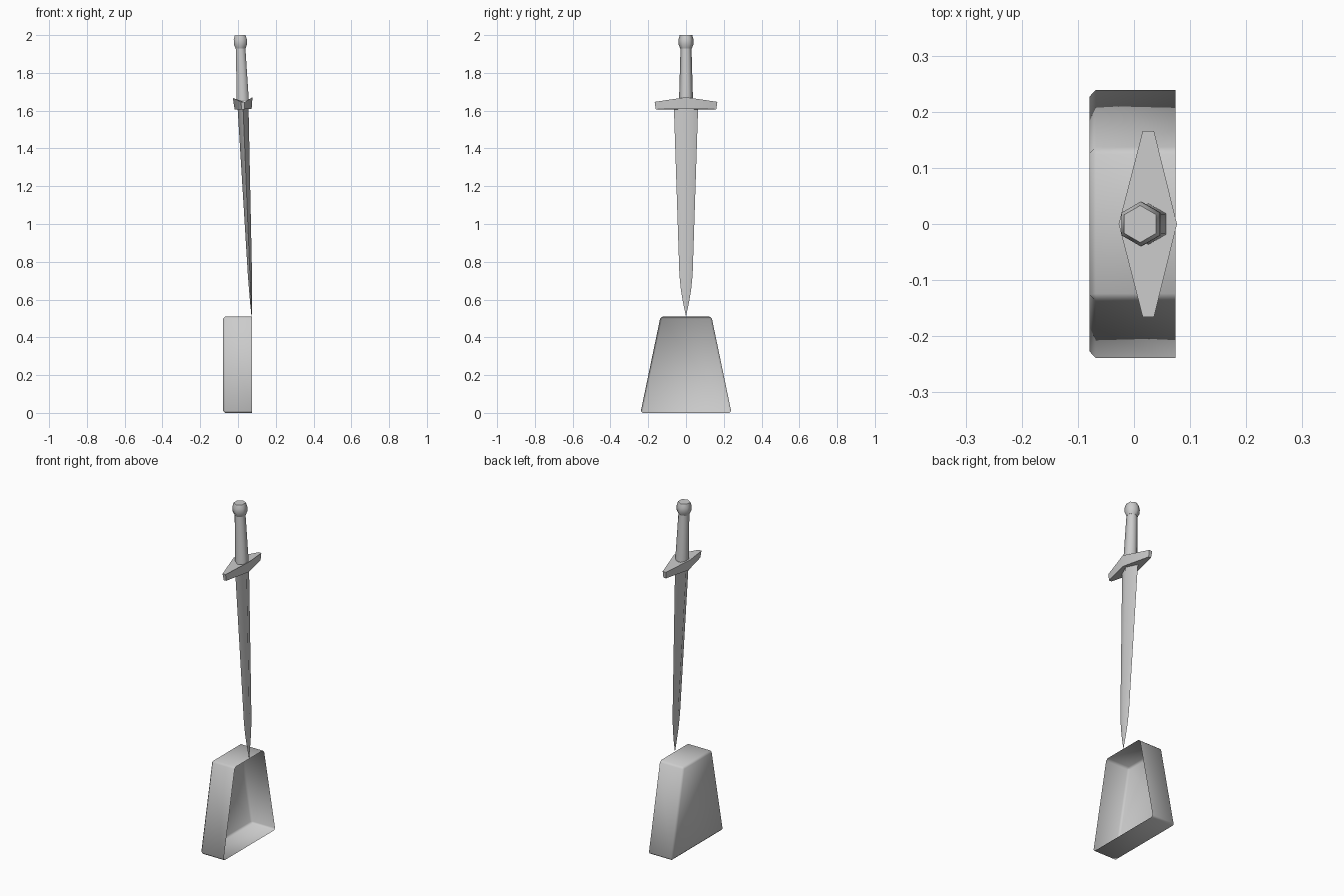
import bpy, bmesh, math
from mathutils import Matrix

cube = bpy.data.objects.get("Cube")
if cube:
    bpy.data.objects.remove(cube, do_unlink=True)

grey = bpy.data.materials.new("plain grey")
grey.use_nodes = True
grey.diffuse_color = (0.6, 0.6, 0.6, 1)
grey.node_tree.nodes["Principled BSDF"].inputs["Base Color"].default_value = (0.6, 0.6, 0.6, 1)

# The sword stands on its tip, leaning slightly toward -x
LEAN = Matrix.Translation((0.072, 0, 0.515)) @ Matrix.Rotation(math.radians(-2.35), 4, 'Y')


def finish(name, bm, angle, matrix=None):
    mesh = bpy.data.meshes.new(name)
    bm.to_mesh(mesh)
    bm.free()
    mesh.materials.append(grey)
    obj = bpy.data.objects.new(name, mesh)
    bpy.context.collection.objects.link(obj)
    if matrix:
        obj.matrix_world = matrix
    bpy.ops.object.select_all(action='DESELECT')
    obj.select_set(True)
    bpy.context.view_layer.objects.active = obj
    bpy.ops.object.shade_smooth_by_angle(angle=math.radians(angle))
    return obj


def loft(name, rings, angle):
    """Skin a stack of closed rings and cap both ends."""
    bm = bmesh.new()
    loops = [[bm.verts.new(p) for p in ring] for ring in rings]
    for a, b in zip(loops, loops[1:]):
        n = len(a)
        for i in range(n):
            j = (i + 1) % n
            bm.faces.new((a[i], a[j], b[j], b[i]))
    bm.faces.new(loops[0][::-1])
    bm.faces.new(loops[-1])
    bmesh.ops.remove_doubles(bm, verts=bm.verts, dist=0.0002)
    bmesh.ops.recalc_face_normals(bm, faces=bm.faces)
    return finish(name, bm, angle, LEAN)


def diamond(z, w, t):
    return [(t, 0, z), (0, w, z), (-t, 0, z), (0, -w, z)]


def hexagon(z, r):
    return [(r * math.sin(k * math.pi / 3), r * math.cos(k * math.pi / 3), z) for k in range(6)]


# Blade: diamond section, height / half width / half thickness
loft("blade", [diamond(*s) for s in (
    (0, 0.001, 0.001), (0.065, 0.015, 0.005), (0.135, 0.027, 0.008),
    (0.215, 0.035, 0.011), (1.1, 0.064, 0.029))], 60)

# Grip and pommel: hexagonal
loft("grip", [hexagon(*s) for s in ((1.14, 0.037), (1.42, 0.029))], 65)
loft("pommel", [hexagon(*s) for s in (
    (1.415, 0.03), (1.437, 0.04), (1.463, 0.04), (1.486, 0.033))], 65)


# Crossguard: long diamond with blunt ends, its top falling toward the ends
def guard_ring(z_mid, z_end, depth, reach, tip):
    return [(depth, 0, z_mid), (tip, reach, z_end), (-tip, reach, z_end),
            (-depth, 0, z_mid), (-tip, -reach, z_end), (tip, -reach, z_end)]


loft("crossguard", [guard_ring(1.093, 1.093, 0.045, 0.16, 0.008),
                    guard_ring(1.155, 1.132, 0.052, 0.166, 0.01)], 30)

# Scabbard mouth block: tapered shell, open toward +x
bm = bmesh.new()
outline = [(-0.241, 0), (0.241, 0), (0.135, 0.51), (-0.135, 0.51)]
back = [bm.verts.new((-0.079, y, z)) for y, z in outline]
rim = [bm.verts.new((0.074, y, z)) for y, z in outline]
bm.faces.new(back[::-1])
for i in range(4):
    j = (i + 1) % 4
    bm.faces.new((back[i], back[j], rim[j], rim[i]))
folds = [e for e in bm.edges if len(e.link_faces) == 2]
bmesh.ops.bevel(bm, geom=folds, offset=0.011, segments=1, affect='EDGES', profile=0.5)
bmesh.ops.recalc_face_normals(bm, faces=bm.faces)
finish("open_base", bm, 60)
